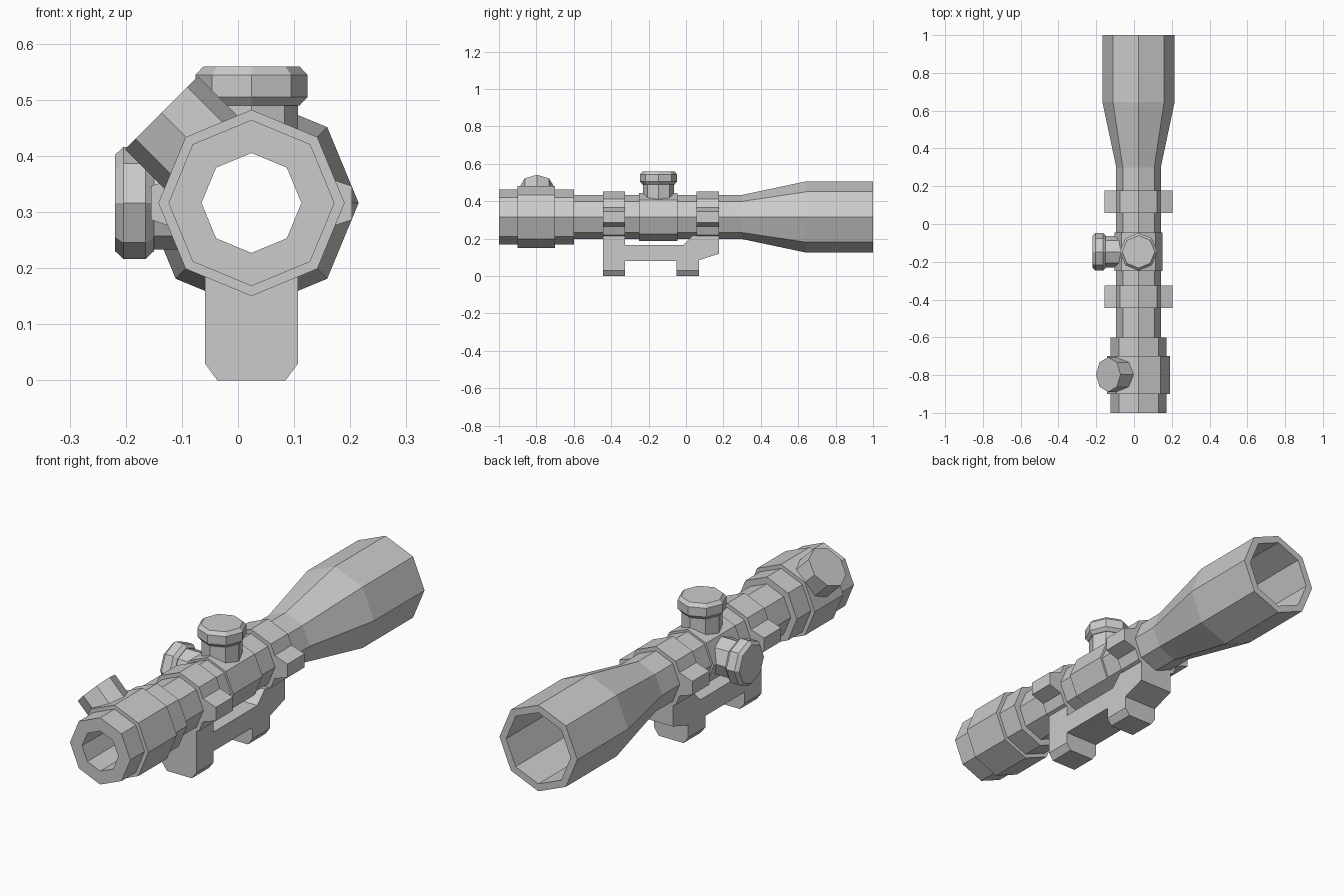
import bpy, bmesh
from math import cos, sin, pi, radians
from mathutils import Matrix

if "Cube" in bpy.data.objects:
    bpy.data.objects.remove(bpy.data.objects["Cube"])

CX, CZ = 0.024, 0.316      # optical axis
TURRET_Y = -0.147


def finish(bm, name):
    bmesh.ops.recalc_face_normals(bm, faces=bm.faces)
    me = bpy.data.meshes.new(name)
    bm.to_mesh(me)
    bm.free()
    ob = bpy.data.objects.new(name, me)
    bpy.context.collection.objects.link(ob)
    return ob


def lathe(name, profile, matrix, hollow=False, n=8):
    """Revolve (height, radius) points about local z; hollow closes the profile loop."""
    bm = bmesh.new()
    rings = [[bm.verts.new(matrix @ Matrix.Translation((r * cos(2 * pi * k / n), r * sin(2 * pi * k / n), h)).to_translation())
              for k in range(n)] for h, r in profile]
    pairs = list(zip(rings, rings[1:]))
    if hollow:
        pairs.append((rings[-1], rings[0]))
    else:
        bm.faces.new(rings[0])
        bm.faces.new(rings[-1])
    for a, b in pairs:
        for k in range(n):
            j = (k + 1) % n
            bm.faces.new((a[k], a[j], b[j], b[k]))
    return finish(bm, name)


def prism(name, points, offset):
    """Extrude a planar outline of 3D points by an offset vector."""
    bm = bmesh.new()
    face = bm.faces.new([bm.verts.new(p) for p in points])
    new = bmesh.ops.extrude_face_region(bm, geom=[face])["geom"]
    bmesh.ops.translate(bm, vec=offset, verts=[v for v in new if isinstance(v, bmesh.types.BMVert)])
    return finish(bm, name)


along = Matrix.Translation((CX, 0, CZ)) @ Matrix.Rotation(-pi / 2, 4, 'X')

# Main tube: stepped eyepiece, straight body, flared objective and open bore
lathe("scope_tube", [
    (-1, 0.089), (-1, 0.148), (-0.9, 0.148), (-0.9, 0.166), (-0.7, 0.166),
    (-0.7, 0.148), (-0.6, 0.148), (-0.6, 0.118), (0.3, 0.118), (0.645, 0.191),
    (1, 0.191), (1, 0.158), (0.645, 0.158), (0.3, 0.089)], along, hollow=True)

# Collar carrying the turrets
lathe("turret_collar", [(-0.25, 0.1), (-0.25, 0.128), (-0.045, 0.128), (-0.045, 0.1)], along, hollow=True)

# Mounting rings with clamp ears on both sides
for tag, y0 in (("rear", -0.445), ("front", 0.057)):
    y1 = y0 + 0.12
    lathe(f"{tag}_ring", [(y0, 0.1), (y0, 0.137), (y1, 0.137), (y1, 0.1)], along, hollow=True)
    for side, s in (("left", -1), ("right", 1)):
        ear = [(0.105, -0.055), (0.179, -0.03), (0.179, 0.03), (0.105, 0.055)]
        prism(f"{tag}_{side}_ear", [(CX + s * x, y0, CZ + z) for x, z in ear], (0, 0.12, 0))

# Mount bracket, extruded across the width
side_profile = [
    (-0.445, 0.03), (-0.325, 0.03), (-0.325, 0.08), (-0.052, 0.08), (-0.052, 0.03),
    (0.07, 0.03), (0.07, 0.085), (0.177, 0.12), (0.177, 0.217), (0.035, 0.217),
    (-0.017, 0.165), (-0.325, 0.165), (-0.325, 0.217), (-0.445, 0.217)]
prism("mount_bracket", [(CX - 0.083, y, z) for y, z in side_profile], (0.166, 0, 0))

# Chamfered feet below the bracket
foot = [(-0.083, 0.03), (-0.061, 0), (0.061, 0), (0.083, 0.03)]
for tag, y0, y1 in (("rear", -0.445, -0.325), ("front", -0.052, 0.07)):
    prism(f"{tag}_foot", [(CX + x, y0, z) for x, z in foot], (0, y1 - y0, 0))

# Top and side adjustment turrets: stem plus chamfered cap
for tag, angle in (("top", 0), ("side", -90)):
    m = Matrix.Translation((CX, TURRET_Y, CZ)) @ Matrix.Rotation(radians(angle), 4, 'Y')
    lathe(f"{tag}_turret", [(0.095, 0.083), (0.174, 0.083), (0.174, 0.086), (0.189, 0.1),
                            (0.228, 0.1), (0.243, 0.086)], m)

# Slanted knob on the eyepiece
knob = Matrix.Translation((CX, -0.797, CZ)) @ Matrix.Rotation(radians(-45), 4, 'Y')
lathe("eyepiece_knob", [(0.095, 0.092), (0.227, 0.092)], knob)
